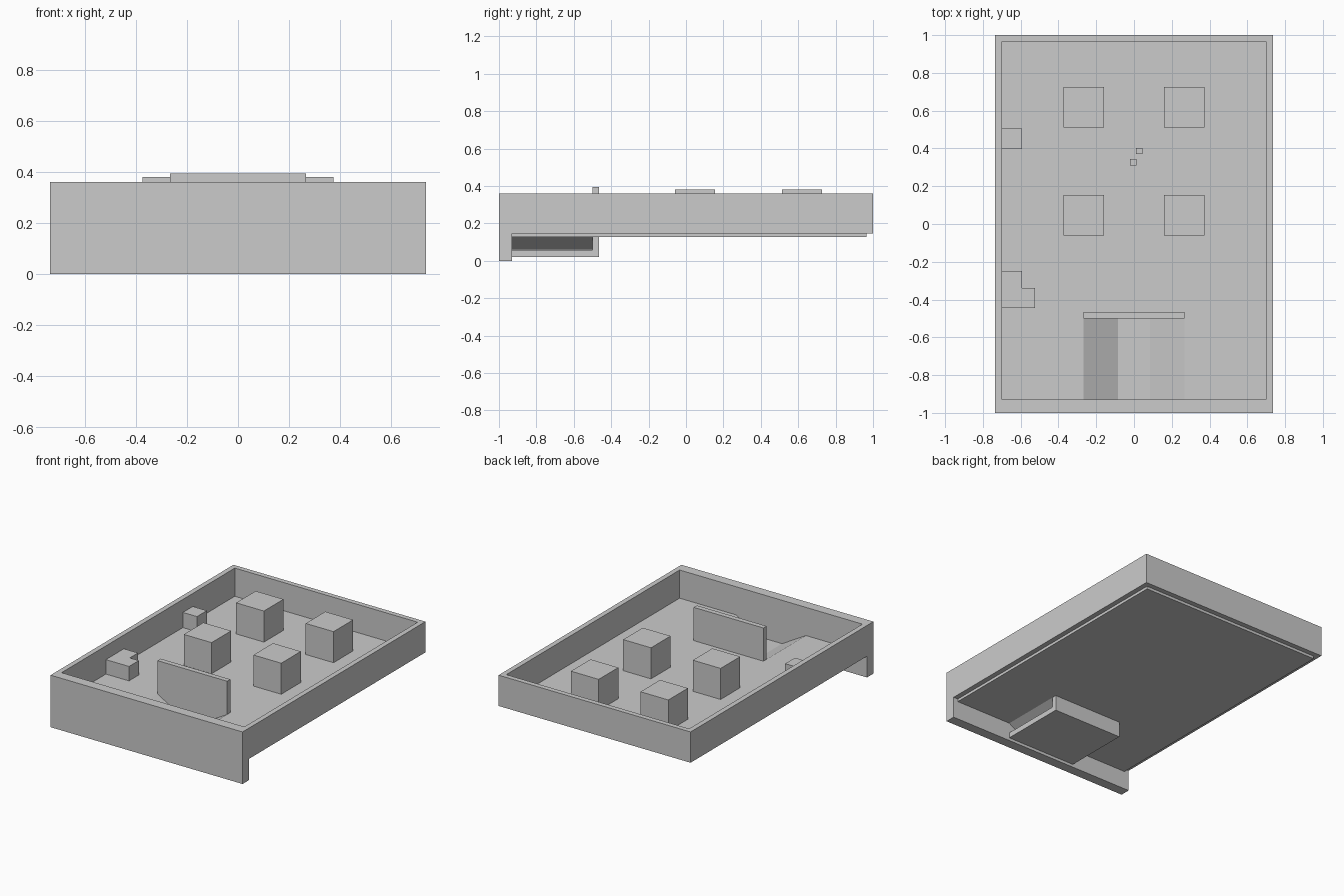
import bpy, bmesh
from mathutils import Vector

if "Cube" in bpy.data.objects:
    bpy.data.objects.remove(bpy.data.objects["Cube"])

def prism(name, pts, origin, u, v, depth):
    """Extrude a closed 2D profile (axes u, v) along a depth vector."""
    bm = bmesh.new()
    o, u, v = Vector(origin), Vector(u), Vector(v)
    face = bm.faces.new([bm.verts.new(o + u * a + v * b) for a, b in pts])
    ext = bmesh.ops.extrude_face_region(bm, geom=[face])
    moved = [g for g in ext["geom"] if isinstance(g, bmesh.types.BMVert)]
    bmesh.ops.translate(bm, verts=moved, vec=Vector(depth))
    bmesh.ops.recalc_face_normals(bm, faces=bm.faces)
    mesh = bpy.data.meshes.new(name)
    bm.to_mesh(mesh)
    bm.free()
    ob = bpy.data.objects.new(name, mesh)
    bpy.context.collection.objects.link(ob)
    return ob

def plan(name, pts, z0, z1):
    return prism(name, pts, (0, 0, z0), (1, 0, 0), (0, 1, 0), (0, 0, z1 - z0))

def box(name, x0, x1, y0, y1, z0, z1):
    return plan(name, [(x0, y0), (x1, y0), (x1, y1), (x0, y1)], z0, z1)

W, IN = 0.735, 0.70            # outer and inner half width
FRONT, BACK = -0.93, 0.965     # inner faces of the end walls
FLOOR, UNDER = 0.165, 0.128    # top and underside of the floor slab
HOLE, STEP = 0.267, -0.50      # recess half width and rear edge

# Tall front wall and the shallower wall around the other three sides
box("front_wall", -W, W, -1, FRONT, 0, 0.36)
plan("side_and_back_walls",
     [(-W, FRONT), (-W, 1), (W, 1), (W, FRONT),
      (IN, FRONT), (IN, BACK), (-IN, BACK), (-IN, FRONT)], 0.147, 0.36)

# Floor slab with a recess opening at the front
plan("floor_slab",
     [(-IN, FRONT), (-HOLE, FRONT), (-HOLE, STEP), (HOLE, STEP),
      (HOLE, FRONT), (IN, FRONT), (IN, BACK), (-IN, BACK)], UNDER, FLOOR)

# Sunken trough: sloped sides over a flat base plate
half = [(0.085, 0.06), (HOLE, FLOOR), (HOLE, UNDER),
        (0.15, 0.06), (HOLE, 0.057), (HOLE, 0.02)]
profile = half + [(-x, z) for x, z in reversed(half)]
prism("sunken_trough", profile, (0, FRONT, 0), (1, 0, 0), (0, 0, 1),
      (0, STEP - FRONT, 0))

# Upright panel behind the trough
box("upright_panel", -HOLE, HOLE, STEP, -0.465, 0.02, 0.395)

# Four large blocks
for sx in (-1, 1):
    for row, y in (("front", -0.06), ("rear", 0.512)):
        side = "left" if sx < 0 else "right"
        xa, xb = sorted((sx * 0.16, sx * 0.373))
        box(f"{row}_{side}_block", xa, xb, y, y + 0.214, FLOOR, 0.38)

# Low blocks against the left wall
box("rear_wall_block", -IN, -0.592, 0.397, 0.505, FLOOR, 0.27)
plan("stepped_wall_block",
     [(-IN, -0.445), (-0.523, -0.445), (-0.523, -0.338),
      (-0.592, -0.338), (-0.592, -0.248), (-IN, -0.248)], FLOOR, 0.265)

# Two small pegs in the middle of the floor
for i, (x, y) in enumerate(((0.01, 0.37), (-0.02, 0.31)), 1):
    box(f"small_peg_{i}", x, x + 0.034, y, y + 0.033, FLOOR, 0.21)
